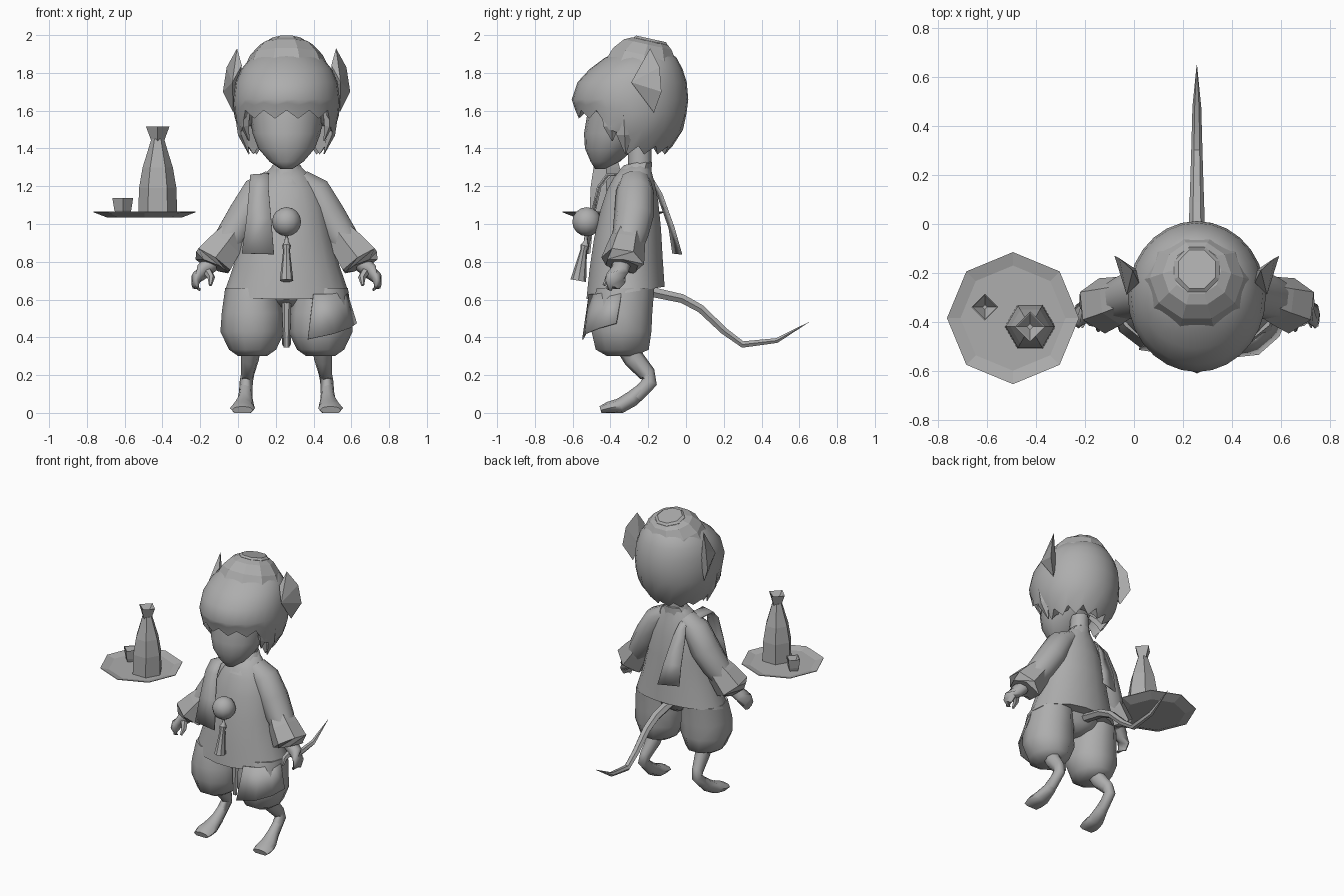
import bpy, bmesh, math
from mathutils import Vector

CX = 0.257  # the figure's centre line; the tray stands beside it
grey = bpy.data.materials.new("soft_grey")
grey.diffuse_color = (0.42, 0.42, 0.42, 1)


def finish(name, bm, angle=40, mirror=False):
    """Turn a bmesh into an object, optionally doubled across the centre line."""
    if mirror:
        dup = bmesh.ops.duplicate(bm, geom=bm.verts[:] + bm.edges[:] + bm.faces[:])["geom"]
        for v in dup:
            if isinstance(v, bmesh.types.BMVert):
                v.co.x = 2 * CX - v.co.x
    bmesh.ops.recalc_face_normals(bm, faces=bm.faces)
    me = bpy.data.meshes.new(name)
    bm.to_mesh(me)
    bm.free()
    me.materials.append(grey)
    if angle:
        me.shade_smooth()
        me.set_sharp_from_angle(angle=math.radians(angle))
    ob = bpy.data.objects.new(name, me)
    bpy.context.collection.objects.link(ob)
    return ob


def skin(bm, rings):
    """Bridge equal-length point rings and cap both ends."""
    vs = [[bm.verts.new(p) for p in r] for r in rings]
    n = len(vs[0])
    for a, b in zip(vs, vs[1:]):
        for i in range(n):
            j = (i + 1) % n
            bm.faces.new((a[i], a[j], b[j], b[i]))
    bm.faces.new(vs[0][::-1])
    bm.faces.new(vs[-1])


def stack(name, rows, n=16, x=CX, tilt=0, angle=40, mirror=False, phase=0.0):
    """Stacked ellipses: rows of (z, y_front, y_back, half_width)."""
    rings = []
    for z, yf, yb, hw in rows:
        ring = []
        for i in range(n):
            a = 2 * math.pi * (i + phase) / n
            dy = math.sin(a) * (yb - yf) / 2
            ring.append((x + math.cos(a) * hw, (yf + yb) / 2 + dy, z + tilt * dy))
        rings.append(ring)
    bm = bmesh.new()
    skin(bm, rings)
    return finish(name, bm, angle, mirror)


def tube(name, path, n=8, angle=40, mirror=False):
    """Tube along (x, y, z, r_side, r_depth) points, kept above the floor."""
    pts = [Vector(p[:3]) for p in path]
    rings = []
    for k, p in enumerate(path):
        d = (pts[min(k + 1, len(pts) - 1)] - pts[max(k - 1, 0)]).normalized()
        ref = Vector((1, 0, 0)) if abs(d.x) < 0.5 else Vector((0, 1, 0))
        u = (ref - d * ref.dot(d)).normalized()
        w = d.cross(u)
        ru, rw = (p[3], p[4]) if abs(ref.x) > 0.5 else (p[4], p[3])
        ring = [pts[k] + u * ru * math.cos(2 * math.pi * i / n)
                + w * rw * math.sin(2 * math.pi * i / n) for i in range(n)]
        rings.append([(v.x, v.y, max(v.z, 0)) for v in ring])
    bm = bmesh.new()
    skin(bm, rings)
    return finish(name, bm, angle, mirror)


def hull(name, pts, mirror=False):
    bm = bmesh.new()
    for p in pts:
        bm.verts.new(p)
    bmesh.ops.convex_hull(bm, input=bm.verts[:])
    return finish(name, bm, 0, mirror)


def ribbon(name, pairs, thick=0.008, angle=30):
    """Cloth strip through pairs of left and right edge points."""
    bm = bmesh.new()
    vs = [[bm.verts.new(p) for p in pr] for pr in pairs]
    for a, b in zip(vs, vs[1:]):
        bm.faces.new((a[0], a[1], b[1], b[0]))
    ob = finish(name, bm, angle)
    ob.modifiers.new("cloth", "SOLIDIFY").thickness = thick


# Head and neck
stack("face", [(1.29, -.48, -.43, .03), (1.33, -.505, -.35, .09), (1.40, -.535, -.27, .15),
               (1.48, -.54, -.2, .18), (1.60, -.52, -.15, .2)], angle=60)
stack("neck", [(1.24, -.31, -.18, .07), (1.42, -.31, -.18, .055)], n=10)

# Hair: one shell whose ragged edge is high over the face and low at the nape
HAIR = [(1.34, -.50, -.13, .15), (1.42, -.54, -.065, .222), (1.50, -.565, -.015, .262), (1.58, -.578, .002, .278),
        (1.66, -.605, .012, .282), (1.75, -.575, .004, .27), (1.82, -.51, -.018, .24),
        (1.88, -.43, -.05, .19), (1.92, -.35, -.1, .1)]


def hair_point(z, a, shrink=1.0, lift=0.0):
    for lo, hi in zip(HAIR, HAIR[1:]):
        if z <= hi[0]:
            break
    t = (z - lo[0]) / (hi[0] - lo[0])
    _, yf, yb, hw = [p + (q - p) * t for p, q in zip(lo, hi)]
    return (CX + math.cos(a) * hw * shrink,
            (yf + yb) / 2 + math.sin(a) * (yb - yf) / 2 * shrink, z + lift)


def hair_edge(i, a):
    back = min(max((math.sin(a) + .62) / .62, 0), 1)
    return 1.58 - .19 * back + (.022 if i % 2 else -.022)


N = 28
cols = [(hair_edge(i, 2 * math.pi * i / N), 2 * math.pi * i / N) for i in range(N)]
rings = [[hair_point(1.5, a, .1) for zb, a in cols], [hair_point(zb, a, .85, .04) for zb, a in cols]]
rings += [[hair_point(zb + (1.66 - zb) * t, a) for zb, a in cols] for t in (0, .35, .7, 1)]
rings += [[hair_point(r[0], a) for zb, a in cols] for r in HAIR[5:]]
bm = bmesh.new()
skin(bm, rings)
finish("hair", bm, 50)
for k, (px, py, top, tx, ty, tip) in enumerate([
        (.50, -.33, 1.58, .455, -.32, 1.37), (.475, -.40, 1.60, .455, -.39, 1.44)]):
    tube(f"side_lock_{k}", [(px, py, top, .03, .05), ((px + tx) / 2 + .012, (py + ty) / 2, (top + tip) / 2,
         .025, .045), (tx, ty, tip, .003, .003)], n=5, angle=0, mirror=True)

# Cap and ears
stack("cap", [(1.825, -.435, -.02, .225), (1.895, -.395, -.045, .192), (1.95, -.335, -.07, .14),
              (1.967, -.29, -.09, .1)], n=10, tilt=-.22, angle=0)
stack("cap_knob", [(1.94, -.285, -.09, .1), (1.968, -.285, -.09, .1), (1.98, -.27, -.1, .082)],
      n=8, tilt=-.22, angle=0, phase=.5)
hull("ears", [(-.005, -.19, 1.93), (-.06, -.14, 1.83), (-.08, -.13, 1.70), (-.025, -.17, 1.59),
              (-.03, -.29, 1.75), (.02, -.24, 1.84), (.015, -.19, 1.70)], mirror=True)

# Robe
stack("robe", [(.635, -.53, -.11, .33), (.78, -.515, -.12, .28), (.95, -.49, -.13, .235),
               (1.10, -.455, -.145, .205), (1.20, -.42, -.165, .165), (1.26, -.385, -.18, .12),
               (1.31, -.34, -.19, .07)], n=18, tilt=.16, angle=50)
stack("collar", [(1.23, -.41, -.18, .12), (1.31, -.35, -.175, .075), (1.325, -.33, -.19, .06)],
      n=10, tilt=.2)
tube("sleeves", [(.33, -.27, 1.235, .06, .08), (.405, -.27, 1.175, .088, .1), (.475, -.275, 1.05, .095, .105),
                 (.54, -.295, .945, .09, .095), (.58, -.31, .89, .08, .085)], n=10, angle=60, mirror=True)
tube("cuffs", [(.54, -.30, .945, .08, .088), (.58, -.315, .89, .1, .1),
               (.645, -.335, .805, .118, .115), (.655, -.34, .78, .09, .095)], n=6, angle=0, mirror=True)

# Hands
tube("hands", [(.655, -.34, .79, .045, .05), (.70, -.355, .75, .042, .05), (.735, -.37, .715, .028, .055),
               (.74, -.39, .68, .02, .045), (.72, -.41, .655, .008, .02)], n=8, angle=60, mirror=True)
tube("thumbs", [(.68, -.37, .755, .025, .025), (.655, -.41, .715, .02, .02),
                (.66, -.435, .675, .008, .008)], n=6, mirror=True)

# Shoulder sash: down the chest, over the shoulder, loose behind
ribbon("sash", [((.02, -.515, .845), (.19, -.54, .84)), ((.045, -.495, 1.03), (.175, -.51, 1.03)),
                ((.06, -.455, 1.2), (.16, -.47, 1.2)), ((.065, -.40, 1.262), (.16, -.42, 1.268)),
                ((.095, -.27, 1.25), (.165, -.27, 1.27)), ((.13, -.18, 1.215), (.175, -.17, 1.235)),
                ((.11, -.145, 1.15), (.19, -.125, 1.16)), ((.10, -.085, .98), (.22, -.06, .98)),
                ((.10, -.065, .845), (.24, -.02, .84))])

# Chest ball and tassel
bm = bmesh.new()
bmesh.ops.create_uvsphere(bm, u_segments=12, v_segments=8, radius=.077)
bmesh.ops.translate(bm, vec=(CX, -.525, 1.012), verts=bm.verts)
finish("chest_ball", bm, 60)
tube("tassel", [(CX, -.53, .945, .006, .006), (CX, -.53, .905, .012, .012), (CX, -.535, .885, .024, .024),
                (CX, -.542, .86, .018, .018), (CX, -.57, .70, .036, .042)], n=8)

# Trousers, thigh cloth and centre tie
stack("trousers", [(.30, -.42, -.27, .075), (.335, -.485, -.19, .125), (.43, -.508, -.175, .17),
                   (.53, -.515, -.17, .163), (.66, -.48, -.16, .145)], n=10, x=CX - .18, mirror=True, angle=50)
stack("trouser_seat", [(.56, -.38, -.24, .04), (.60, -.44, -.18, .13), (.70, -.46, -.15, .24)], n=12)
tube("centre_tie", [(CX, -.40, .60, .025, .015), (CX, -.40, .45, .02, .015), (CX, -.40, .345, .015, .01)], n=6)
ribbon("thigh_cloth", [((.40, -.515, .63), (.37, -.55, .39)), ((.50, -.475, .63), (.51, -.535, .42)),
                       ((.555, -.41, .64), (.595, -.46, .45)), ((.575, -.34, .65), (.63, -.37, .475))])

# Legs and feet
tube("legs", [(.445, -.31, .37, .055, .07), (.45, -.275, .285, .047, .055), (.463, -.205, .205, .035, .045),
              (.47, -.19, .165, .035, .04), (.475, -.265, .085, .036, .035)], n=8, angle=70, mirror=True)
tube("feet", [(.472, -.21, .145, .03, .03), (.476, -.285, .075, .04, .042), (.485, -.35, .035, .058, .042),
              (.49, -.41, .025, .066, .034), (.49, -.452, .014, .056, .022)], n=8, angle=60, mirror=True)

# Tail
tube("tail", [(CX, -.18, .64, .035, .03), (CX, -.02, .605, .033, .027), (CX, .08, .55, .03, .025),
              (CX, .20, .435, .026, .022), (CX, .30, .362, .023, .02), (CX, .48, .383, .018, .015),
              (CX, .65, .48, .001, .001)], n=6)

# Tray with bottle and cup
TX, TY = -.495, -.385


def turned(name, x, y, profile, n):
    stack(name, [(z, y - r, y + r, r) for z, r in profile], n=n, x=x, angle=0)


turned("tray", TX, TY, [(1.035, .2), (1.062, .27), (1.066, .27), (1.052, .215)], 8)
turned("bottle", -.425, -.42, [(1.05, .103), (1.19, .099), (1.30, .08), (1.38, .055), (1.45, .034)], 6)
turned("bottle_lip", -.425, -.42, [(1.44, .034), (1.515, .062), (1.513, .056), (1.465, .012)], 4)
turned("cup", -.61, -.34, [(1.05, .036), (1.075, .045), (1.137, .055), (1.135, .05), (1.075, .01)], 4)
